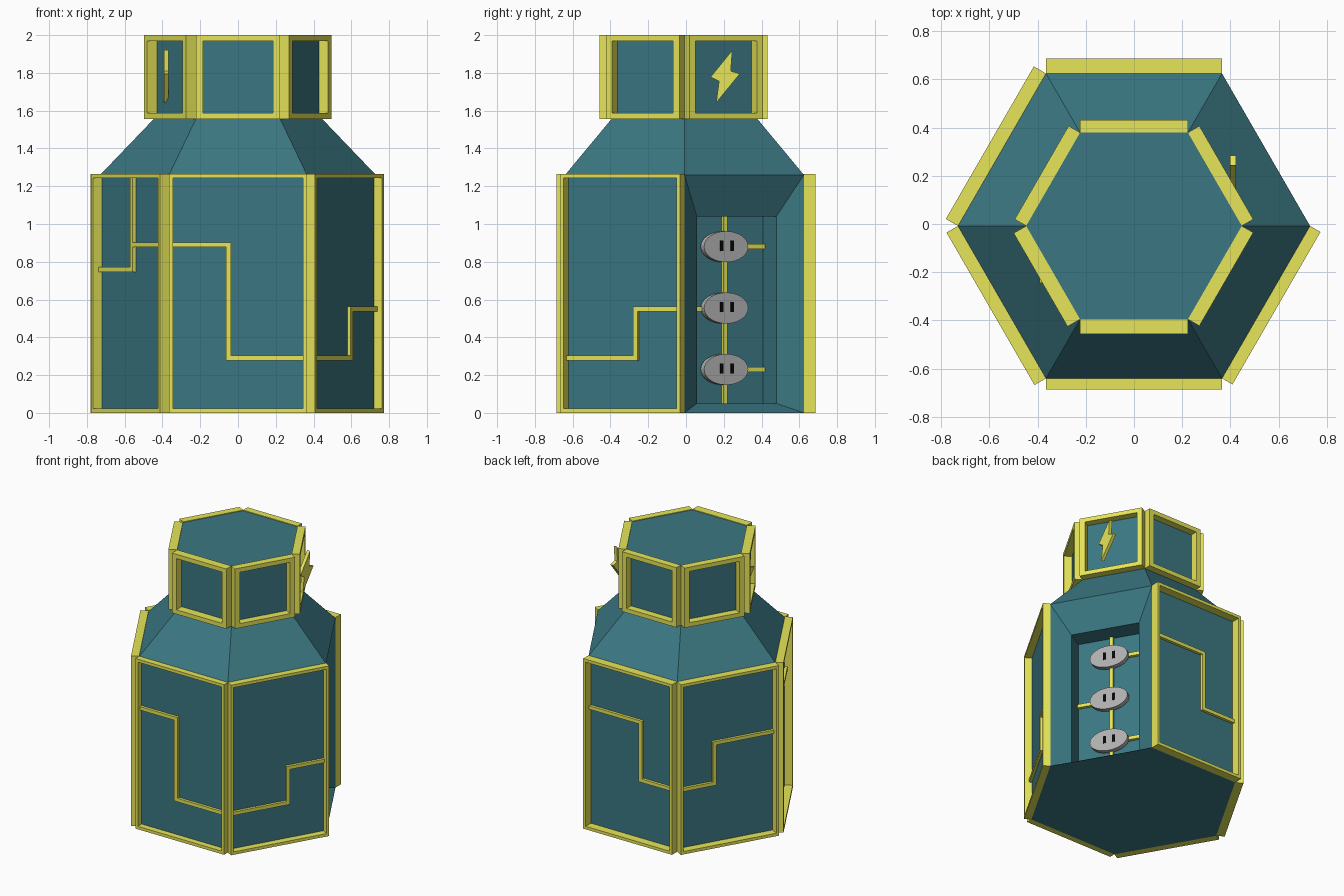
import bpy, bmesh, math
from mathutils import Matrix, Vector

if "Cube" in bpy.data.objects:
    bpy.data.objects.remove(bpy.data.objects["Cube"])

CY = -0.008                                  # centre of the hexagons in y
R_LOW, R_UP = 0.73, 0.447                    # corner radii of body and neck
APO = math.cos(math.pi / 6)


def material(name, rgb):
    m = bpy.data.materials.new(name)
    m.diffuse_color = (*rgb, 1)
    m.use_nodes = True
    m.node_tree.nodes["Principled BSDF"].inputs["Base Color"].default_value = m.diffuse_color
    return m


TEAL = material("teal", (0.043, 0.185, 0.223))
YELLOW = material("yellow", (0.80, 0.79, 0.10))
GREY = material("grey", (0.43, 0.43, 0.43))
BLACK = material("black", (0.002, 0.002, 0.002))


def finish(bm, name, mat):
    bmesh.ops.recalc_face_normals(bm, faces=bm.faces)
    me = bpy.data.meshes.new(name)
    bm.to_mesh(me)
    bm.free()
    ob = bpy.data.objects.new(name, me)
    bpy.context.collection.objects.link(ob)
    me.materials.append(mat)
    return ob


def side(angle, radius):
    """Local axes of a hexagon side: u to the right, z up, n outward."""
    a = math.radians(angle)
    n = Vector((math.cos(a), math.sin(a), 0))
    u = Vector((-n.y, n.x, 0))
    p = n * radius * APO + Vector((0, CY, 0))
    return Matrix(((u.x, 0, n.x, p.x), (u.y, 0, n.y, p.y), (0, 1, 0, 0), (0, 0, 0, 1)))


def loft(bm, loops, M=Matrix(), cap=True, closed=False):
    rings = [[bm.verts.new(M @ Vector(p)) for p in l] for l in loops]
    pairs = list(zip(rings, rings[1:])) + ([(rings[-1], rings[0])] if closed else [])
    for r, s in pairs:
        for i in range(len(r)):
            j = (i + 1) % len(r)
            bm.faces.new((r[i], r[j], s[j], s[i]))
    if cap:
        bm.faces.new(rings[0])
        bm.faces.new(rings[-1])
    return rings


def rect(u0, u1, z0, z1, n):
    return [(u0, z0, n), (u1, z0, n), (u1, z1, n), (u0, z1, n)]


def box(bm, M, u0, u1, z0, z1, n0, n1):
    loft(bm, [rect(u0, u1, z0, z1, n0), rect(u0, u1, z0, z1, n1)], M)


def frame(name, angle, radius, z0, z1, border, border_z, depth):
    bm = bmesh.new()
    h = radius / 2
    outer = (-h, h, z0, z1)
    inner = (-h + border, h - border, z0 + border_z, z1 - border_z)
    loft(bm, [rect(*outer, 0), rect(*outer, depth), rect(*inner, depth), rect(*inner, 0)],
         side(angle, radius), cap=False, closed=True)
    finish(bm, name, YELLOW)


def conduit(name, M, runs, n0, n1, w=0.013):
    """Square pipes; each run is (u, z) to (u, z) along one axis."""
    bm = bmesh.new()
    for (a, b, c, d) in runs:
        box(bm, M, min(a, c) - w, max(a, c) + w, min(b, d) - w, max(b, d) + w, n0, n1)
    finish(bm, name, YELLOW)


# body: hexagon, sloped shoulder, neck
bm = bmesh.new()
rings = loft(bm, [[(r * math.cos(i * math.pi / 3), r * math.sin(i * math.pi / 3) + CY, z)
                   for i in range(6)]
                  for r, z in ((R_LOW, 0), (R_LOW, 1.26), (R_UP, 1.555), (R_UP, 1.995))])

# alcove with splayed edges in the back right side
bay = side(30, R_LOW)
lo, hi = rings[0], rings[1]
edge = [lo[0], lo[1], hi[1], hi[0]]
bmesh.ops.delete(bm, geom=[f for f in bm.faces if set(f.verts) == set(edge)], context='FACES_ONLY')
IN = (-0.243, 0.243, 0.05, 1.04)
BACK = -0.22
steps = loft(bm, [rect(*IN, -0.08), rect(*IN, BACK)], bay, cap=False)
bm.faces.new(steps[1])
for i in range(4):
    j = (i + 1) % 4
    bm.faces.new((edge[i], edge[j], steps[0][j], steps[0][i]))
finish(bm, "body", TEAL)

# raised frames
for name, a, d in (("front", 270, 0.045), ("front_right", 330, 0.05), ("back", 90, 0.062),
                   ("back_left", 150, 0.058), ("front_left", 210, 0.055)):
    frame("frame_" + name, a, R_LOW, 0, 1.265, 0.02, 0.022, d)
for i in range(6):
    frame("neck_frame_%d" % i, 30 + 60 * i, R_UP, 1.555, 2.0, 0.037, 0.032,
          (0.055, 0.052, 0.055, 0.06, 0.062, 0.055)[i])

# stepped conduits: angle, bend position, start and end heights
H = R_LOW / 2 - 0.02
for name, a, u, z0, z1 in (("front", 270, -0.05, 0.89, 0.29), ("front_right", 330, 0.075, 0.29, 0.55),
                           ("back", 90, 0.075, 0.89, 0.46), ("back_left", 150, -0.095, 0.46, 0.76)):
    conduit("conduit_" + name, side(a, R_LOW),
            [(-H, z0, u, z0), (u, z0, u, z1), (u, z1, H, z1)], 0, 0.02)
conduit("conduit_front_left", side(210, R_LOW),
        [(-H, 0.76, 0, 0.76), (0, 0.76, 0, 1.235), (0, 0.89, H, 0.89)], 0, 0.02)

# alcove conduits
conduit("alcove_conduit", bay, [(0, 0.06, 0, 1.03), (0, 0.88, 0.24, 0.88),
        (-0.24, 0.55, 0, 0.55), (0, 0.23, 0.24, 0.23)], BACK, BACK + 0.022)

# sockets: oval plates with two dark slots
for k, z in enumerate((0.23, 0.555, 0.88)):
    bm = bmesh.new()
    oval = [(-0.01 + 0.135 * math.cos(t * math.pi / 16), z + 0.082 * math.sin(t * math.pi / 16))
            for t in range(32)]
    loft(bm, [[(*p, BACK + 0.01) for p in oval], [(*p, BACK + 0.047) for p in oval]], bay)
    finish(bm, "socket_%d" % k, GREY)
    bm = bmesh.new()
    for u in (-0.038, 0.026):
        box(bm, bay, u - 0.01, u + 0.01, z - 0.022, z + 0.032, BACK + 0.03, BACK + 0.05)
    finish(bm, "socket_slots_%d" % k, BLACK)

# lightning bolts on two opposite neck sides
BOLT = [(0.245, 1.92), (0.237, 1.81), (0.285, 1.795), (0.16, 1.642), (0.175, 1.755), (0.13, 1.778)]
for name, s, dx, dy in (("bolt_right", 1, 0, 0), ("bolt_left", -1, 0.03, 0.04)):
    bm = bmesh.new()
    loft(bm, [[(s * x + dx, s * y + dy, z) for y, z in BOLT] for x in (0.398, 0.422)])
    finish(bm, name, YELLOW)
